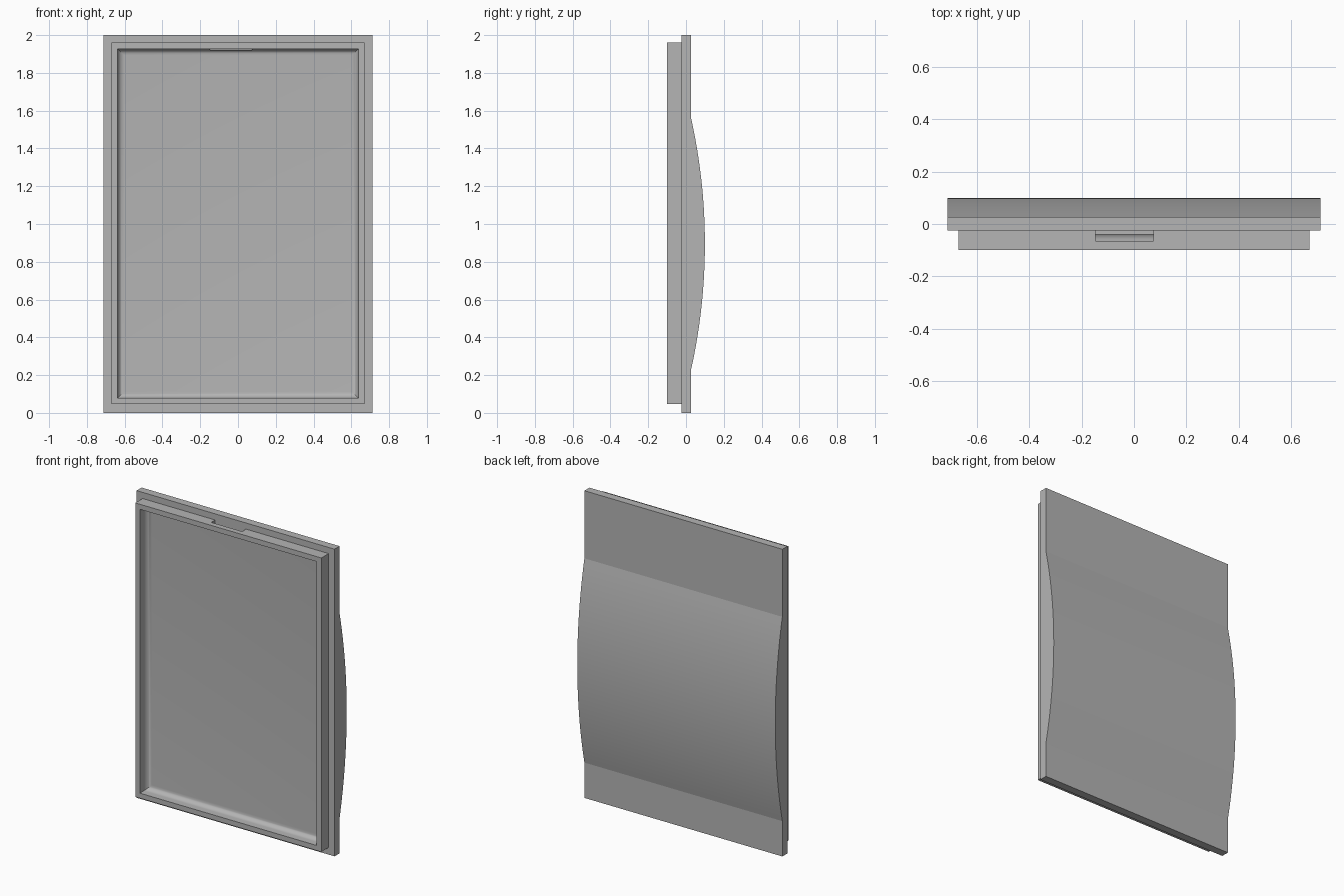
import bpy, bmesh
from math import sin, cos, pi, radians, sqrt

if "Cube" in bpy.data.objects:
    bpy.data.objects.remove(bpy.data.objects["Cube"])

grey = bpy.data.materials.new("plain grey")
grey.use_nodes = True
colour = (0.46, 0.46, 0.46, 1)
grey.diffuse_color = colour
grey.node_tree.nodes["Principled BSDF"].inputs["Base Color"].default_value = colour


def add_object(name, bm, smooth=None):
    bmesh.ops.recalc_face_normals(bm, faces=bm.faces)
    mesh = bpy.data.meshes.new(name)
    bm.to_mesh(mesh)
    bm.free()
    mesh.materials.append(grey)
    obj = bpy.data.objects.new(name, mesh)
    bpy.context.collection.objects.link(obj)
    if smooth:
        bpy.ops.object.select_all(action="DESELECT")
        obj.select_set(True)
        bpy.context.view_layer.objects.active = obj
        bpy.ops.object.shade_smooth_by_angle(angle=radians(smooth))
    return obj


# Back panel: side profile with a bulging arc, extruded across the width
HALF_W, FRONT, BACK = 0.713, -0.025, 0.027
LOW, HIGH, RISE, STEPS = 0.23, 1.56, 0.073, 32
half = (HIGH - LOW) / 2
radius = (half ** 2 + RISE ** 2) / (2 * RISE)
profile = [(FRONT, 2), (FRONT, 0), (BACK, 0)]
for i in range(STEPS + 1):
    t = half * (2 * i / STEPS - 1)
    profile.append((BACK + RISE - radius + sqrt(radius ** 2 - t * t),
                    (LOW + HIGH) / 2 + t))
profile.append((BACK, 2))

bm = bmesh.new()
side = bm.faces.new([bm.verts.new((-HALF_W, y, z)) for y, z in profile])
swept = bmesh.ops.extrude_face_region(bm, geom=[side], use_keep_orig=True)
verts = [g for g in swept["geom"] if isinstance(g, bmesh.types.BMVert)]
bmesh.ops.translate(bm, verts=verts, vec=(2 * HALF_W, 0, 0))
add_object("back_panel", bm, 6)

# Raised rim: rectangular rings joined from the back, over the lip, to the tray floor
FLOOR, FILLET, CURVE = -0.026, 0.034, 8
rings = [(0, -0.02), (0, -0.1), (0.033, -0.1), (0.033, FLOOR - FILLET)]
for i in range(1, CURVE + 1):
    a = pi / 2 * i / CURVE
    rings.append((0.033 + FILLET * (1 - cos(a)), FLOOR - FILLET * (1 - sin(a))))

bm = bmesh.new()
loops = []
for inset, y in rings:
    x, bottom, top = 0.67 - inset, 0.046 + inset, 1.96 - inset
    loops.append([bm.verts.new((px, y, pz)) for px, pz in
                  ((-x, bottom), (x, bottom), (x, top), (-x, top))])
for a, b in zip(loops, loops[1:]):
    for i in range(4):
        j = (i + 1) % 4
        bm.faces.new((a[i], a[j], b[j], b[i]))
bm.faces.new(loops[0])
bm.faces.new(loops[-1])
rim = add_object("front_rim", bm, 25)

# Notch cut behind the top lip
bm = bmesh.new()
bmesh.ops.create_cube(bm, size=1)
bmesh.ops.scale(bm, verts=bm.verts, vec=(0.222, 0.04, 0.08))
bmesh.ops.translate(bm, verts=bm.verts, vec=(-0.036, -0.045, 1.96))
cutter = add_object("notch_cutter", bm)
cutter.hide_render = True
cutter.hide_set(True)
cut = rim.modifiers.new("notch", "BOOLEAN")
cut.operation = "DIFFERENCE"
cut.solver = "EXACT"
cut.object = cutter
